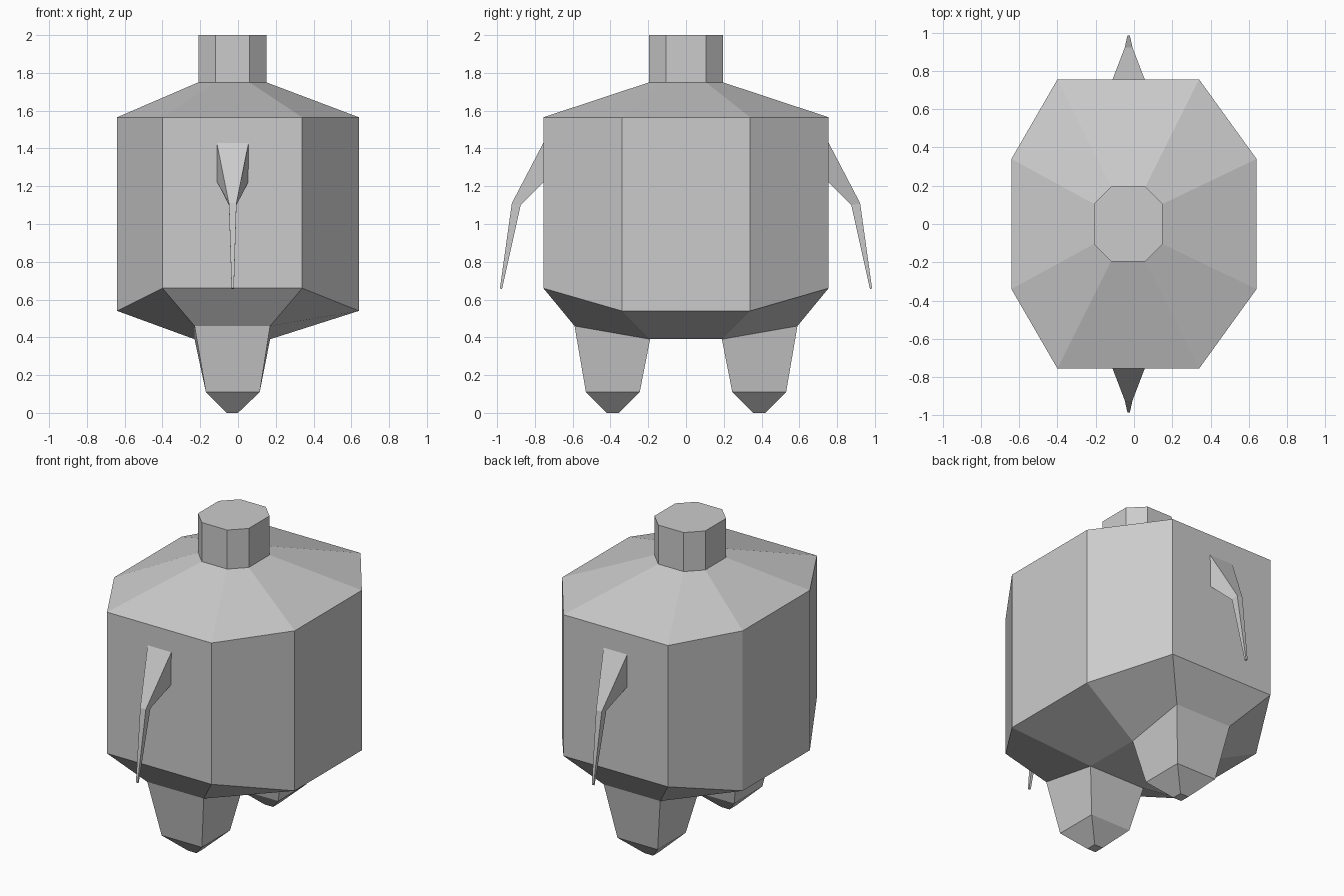
import bpy, bmesh

if "Cube" in bpy.data.objects:
    bpy.data.objects.remove(bpy.data.objects["Cube"])

grey = bpy.data.materials.new("plain grey")
grey.diffuse_color = (0.6, 0.6, 0.6, 1)
grey.use_nodes = True
grey.node_tree.nodes["Principled BSDF"].inputs["Base Color"].default_value = grey.diffuse_color


def loft(name, rings, cap_start=True, cap_end=True, extra_faces=()):
    """Skin a list of equal-length point rings into one flat-shaded object."""
    bm = bmesh.new()
    loops = [[bm.verts.new(p) for p in ring] for ring in rings]
    n = len(rings[0])
    for a, b in zip(loops, loops[1:]):
        for i in range(n):
            j = (i + 1) % n
            bm.faces.new((a[i], a[j], b[j], b[i]))
    if cap_start:
        bm.faces.new(loops[0][::-1])
    if cap_end:
        bm.faces.new(loops[-1])
    for idx in extra_faces:
        bm.faces.new([loops[0][i] for i in idx])
    bmesh.ops.recalc_face_normals(bm, faces=bm.faces)
    mesh = bpy.data.meshes.new(name)
    bm.to_mesh(mesh)
    bm.free()
    mesh.materials.append(grey)
    obj = bpy.data.objects.new(name, mesh)
    bpy.context.collection.objects.link(obj)
    return obj


def octagon(xs, y_side, y_end, z_side, z_end):
    x0, x1, x2, x3 = xs
    return [(x1, -y_end, z_end), (x2, -y_end, z_end),
            (x3, -y_side, z_side), (x3, y_side, z_side),
            (x2, y_end, z_end), (x1, y_end, z_end),
            (x0, y_side, z_side), (x0, -y_side, z_side)]


def quad(x0, x1, y0, y1, z0, z1):
    """Four-point ring; z0 belongs to y0 and z1 to y1."""
    return [(x0, y0, z0), (x1, y0, z0), (x1, y1, z1), (x0, y1, z1)]


# Body: tapered underside, tall walls, sloped shoulders and neck
wide = (-0.64, -0.40, 0.34, 0.64)
collar = (-0.21, -0.12, 0.06, 0.15)
loft("body", [
    octagon((-0.23, -0.23, 0.17, 0.17), 0.19, 0.59, 0.39, 0.46),
    octagon(wide, 0.34, 0.755, 0.54, 0.66),
    octagon(wide, 0.34, 0.755, 1.565, 1.565),
    octagon(collar, 0.105, 0.195, 1.75, 1.75),
    octagon(collar, 0.105, 0.195, 2.0, 2.0),
], cap_start=False, extra_faces=[(7, 6, 3, 2)])

for side, s in (("front", -1), ("back", 1)):
    # Leg: tapers to a small blunt foot, open where it joins the body
    loft(side + "_leg", [
        quad(-0.06, 0.0, s * 0.42, s * 0.355, 0, 0),
        quad(-0.17, 0.115, s * 0.53, s * 0.245, 0.11, 0.11),
        quad(-0.23, 0.17, s * 0.59, s * 0.19, 0.46, 0.39),
    ], cap_end=False)
    # Arm: wide shoulder, thin elbow, pointed tip
    loft(side + "_arm", [
        quad(-0.112, 0.056, s * 0.755, s * 0.75, 1.43, 1.225),
        quad(-0.048, -0.008, s * 0.922, s * 0.875, 1.11, 1.10),
        quad(-0.034, -0.022, s * 0.985, s * 0.974, 0.66, 0.655),
    ])
